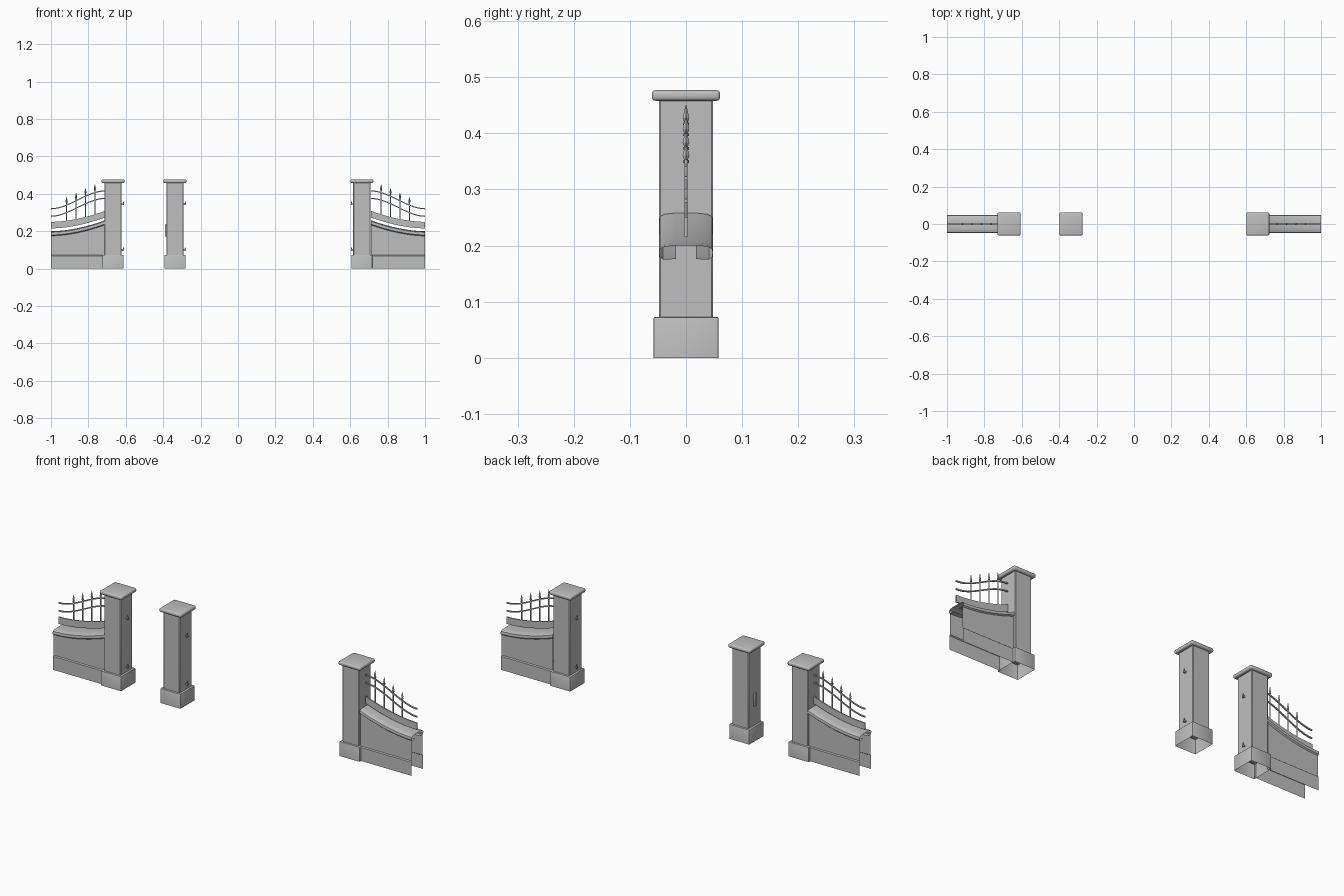
import bpy
import bmesh
from mathutils import Matrix, Vector

if "Cube" in bpy.data.objects:
    bpy.data.objects.remove(bpy.data.objects["Cube"], do_unlink=True)

stone = bpy.data.materials.new("stone_grey")
stone.use_nodes = True
GREY = (0.52, 0.52, 0.52, 1)
stone.diffuse_color = GREY
stone.node_tree.nodes["Principled BSDF"].inputs["Base Color"].default_value = GREY


def finish(name, bm, smooth=False):
    """Turn a bmesh into a named object."""
    bmesh.ops.recalc_face_normals(bm, faces=bm.faces)
    mesh = bpy.data.meshes.new(name)
    bm.to_mesh(mesh)
    bm.free()
    mesh.materials.append(stone)
    obj = bpy.data.objects.new(name, mesh)
    bpy.context.collection.objects.link(obj)
    if smooth:
        bpy.ops.object.select_all(action='DESELECT')
        obj.select_set(True)
        bpy.context.view_layer.objects.active = obj
        bpy.ops.object.shade_smooth_by_angle(angle=0.7)
    return obj


def box(name, centre, size, bevel=0, segments=2, open_bottom=False):
    bm = bmesh.new()
    matrix = Matrix.Translation(centre) @ Matrix.Diagonal((*size, 1))
    bmesh.ops.create_cube(bm, size=1, matrix=matrix)
    if bevel:
        edges = bm.edges[:]
        if open_bottom:
            edges = [e for e in edges if max(v.co.z for v in e.verts) > centre[2]]
        bmesh.ops.bevel(bm, geom=edges, offset=bevel, segments=segments,
                        profile=0.5, affect='EDGES')
    if open_bottom:
        low = min(v.co.z for v in bm.verts) + 0.001
        floor = [f for f in bm.faces if all(v.co.z < low for v in f.verts)]
        bmesh.ops.delete(bm, geom=floor, context='FACES')
    return finish(name, bm, bool(bevel))


def ease_up(t):
    return 0.058 * t ** 1.8


def ease_s(t):
    return 0.095 * t * t * (3 - 2 * t)


INNER, STEPS = 0.712, 14


def sweep(name, side, profile, lift, closed=False, fixed=()):
    """Sweep a (y, z) profile from the wall end to its pillar, rising by lift."""
    bm = bmesh.new()
    rings = []
    for i in range(STEPS + 1):
        t = i / STEPS
        x = side * (1 - t * (1 - INNER))
        rings.append([bm.verts.new((x, y, z if k in fixed else z + lift(t)))
                      for k, (y, z) in enumerate(profile)])
    n = len(profile)
    for a, b in zip(rings, rings[1:]):
        for k in range(n if closed else n - 1):
            j = (k + 1) % n
            bm.faces.new((a[k], a[j], b[j], b[k]))
    if closed:
        bm.faces.new(rings[0])
        bm.faces.new(rings[-1])
    return finish(name, bm, True)


def rect(half, low, high):
    return [(-half, low), (half, low), (half, high), (-half, high)]


def cone(bm, x, low, high, r1, r2, sides):
    bmesh.ops.create_cone(bm, cap_ends=True, segments=sides, radius1=r1, radius2=r2,
                          depth=high - low,
                          matrix=Matrix.Translation((x, 0, (low + high) / 2)))


def pillar(label, x):
    box(label + "_base", (x, 0, 0.0365), (0.113, 0.116, 0.073), 0.003, 2, True)
    box(label + "_shaft", (x, 0, 0.266), (0.092, 0.097, 0.39), 0.003, 1, True)
    box(label + "_cap", (x, 0, 0.4675), (0.123, 0.122, 0.019), 0.007, 3)


def hinge(label, x, direction):
    """Wall plate, arm and upright pin at two heights."""
    for part, z in (("lower", 0.1), ("upper", 0.345)):
        face = x + direction * 0.046
        box(f"{label}_{part}_hinge_arm", (face + direction * 0.005, 0, z),
            (0.014, 0.008, 0.007))
        bm = bmesh.new()
        cone(bm, face + direction * 0.009, z - 0.006, z + 0.014, 0.004, 0.002, 8)
        finish(f"{label}_{part}_hinge_pin", bm, True)


def wall(label, side):
    # Hollow wall: separate front and back skins with a stepped plinth
    for part, f in (("front", -1), ("back", 1)):
        skin = [(f * 0.046, 0), (f * 0.046, 0.068), (f * 0.041, 0.072), (f * 0.041, 0.18)]
        sweep(f"{label}_{part}_wall", side, skin, ease_up, fixed=(0, 1, 2))
    # Rounded coping with inward lips
    half = [(-0.018, 0.176), (-0.041, 0.175), (-0.047, 0.18), (-0.048, 0.187),
            (-0.046, 0.194), (-0.038, 0.198), (-0.02, 0.2)]
    coping = half + [(-y, z) for y, z in reversed(half)]
    sweep(label + "_coping", side, coping, ease_up)
    # Thin kerb band and two rails
    sweep(label + "_fence_band", side, rect(0.003, 0.215, 0.25), ease_up, True)
    for part, z in (("lower", 0.28), ("upper", 0.32)):
        sweep(f"{label}_{part}_rail", side, rect(0.003, z - 0.003, z + 0.003), ease_s, True)
    # Upright bars with collars and spear tips
    for k in range(4):
        dist = 0.765 + 0.0505 * k
        t = (1 - dist) / (1 - INNER)
        x, top = side * dist, 0.32 + ease_s(t) + 0.038
        bm = bmesh.new()
        cone(bm, x, 0.245 + ease_up(t), top - 0.024, 0.003, 0.003, 6)
        cone(bm, x, top - 0.03, top - 0.025, 0.005, 0.005, 6)
        cone(bm, x, top - 0.025, top - 0.017, 0.003, 0.006, 4)
        cone(bm, x, top - 0.017, top + 0.006, 0.006, 0.0005, 4)
        finish(f"{label}_fence_bar_{k + 1}", bm)


# Pillars
LEFT, MIDDLE, RIGHT = 0.662, -0.337, -0.668
pillar("left_pillar", LEFT)
pillar("middle_pillar", MIDDLE)
pillar("right_pillar", RIGHT)

# Gate fittings
hinge("left_pillar", LEFT, -1)
hinge("middle_pillar", MIDDLE, 1)
hinge("right_pillar", RIGHT, 1)
box("latch_plate", (MIDDLE - 0.049, 0, 0.203), (0.009, 0.016, 0.064), 0.002)

# Curved side walls
wall("left", 1)
wall("right", -1)
